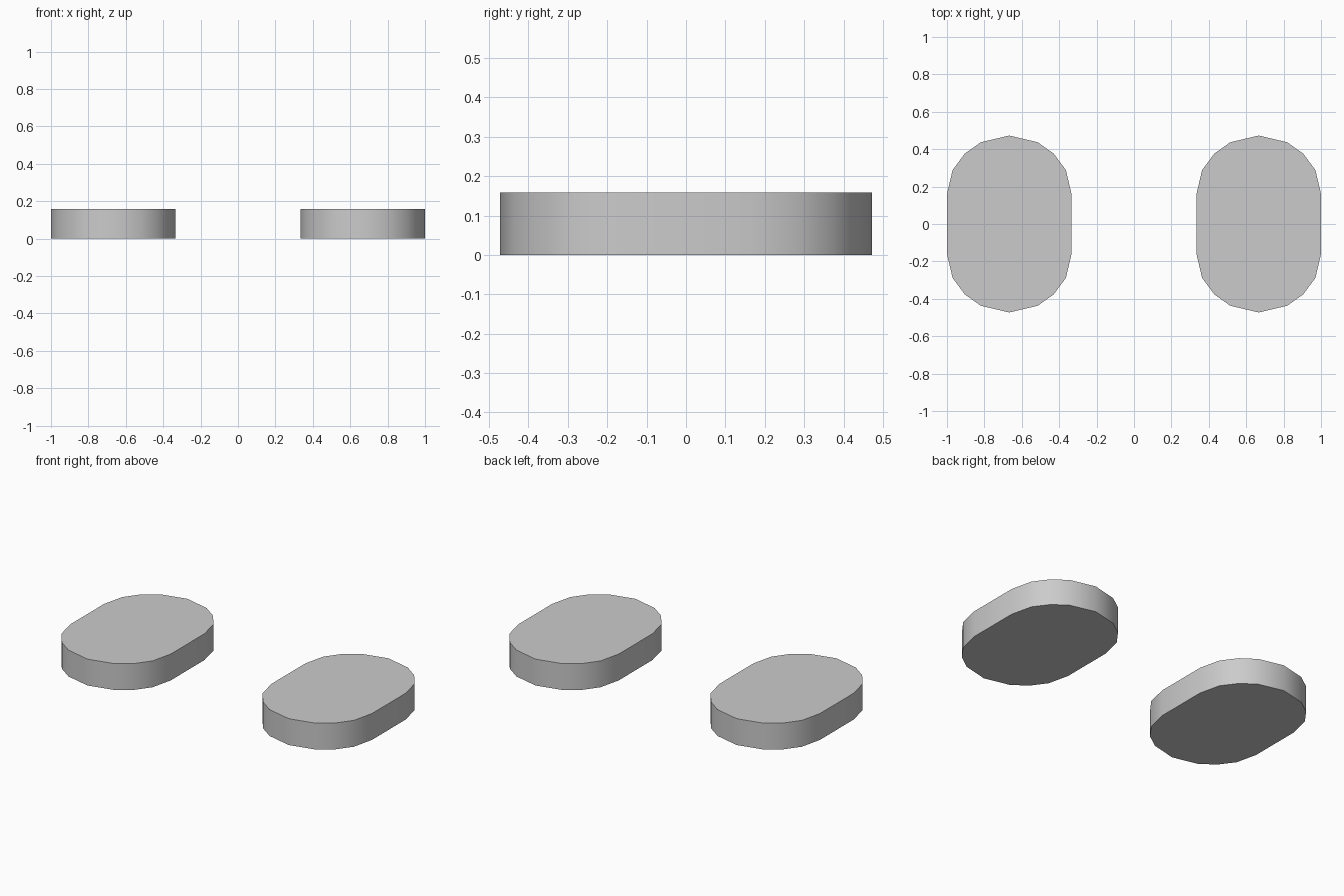
import bpy, bmesh, math

if "Cube" in bpy.data.objects:
    bpy.data.objects.remove(bpy.data.objects["Cube"])

HEIGHT = 0.158
CENTRE_X = 0.667
# quarter outline, from the long side round to the tip
QUARTER = [(0.333, 0.16), (0.303, 0.288), (0.238, 0.376), (0.152, 0.437)]
TIP = (0.0, 0.473)


def outline():
    """Full counter-clockwise outline mirrored from one quarter."""
    upper = QUARTER + [TIP] + [(-x, y) for x, y in reversed(QUARTER)]
    return upper + [(-x, -y) for x, y in upper]


def make_pad(name, cx):
    bm = bmesh.new()
    base = bm.faces.new([bm.verts.new((x, y, 0)) for x, y in outline()])
    top = bmesh.ops.extrude_face_region(bm, geom=[base], use_keep_orig=True)
    verts = [g for g in top["geom"] if isinstance(g, bmesh.types.BMVert)]
    bmesh.ops.translate(bm, verts=verts, vec=(0, 0, HEIGHT))
    bmesh.ops.recalc_face_normals(bm, faces=bm.faces[:])
    mesh = bpy.data.meshes.new(name)
    bm.to_mesh(mesh)
    bm.free()
    obj = bpy.data.objects.new(name, mesh)
    obj.location.x = cx
    bpy.context.collection.objects.link(obj)
    # smooth rim, crisp top and bottom edges
    bpy.ops.object.select_all(action='DESELECT')
    obj.select_set(True)
    bpy.context.view_layer.objects.active = obj
    bpy.ops.object.shade_smooth_by_angle(angle=math.radians(40))


# two matching rounded pads
make_pad("left_pad", -CENTRE_X)
make_pad("right_pad", CENTRE_X)
